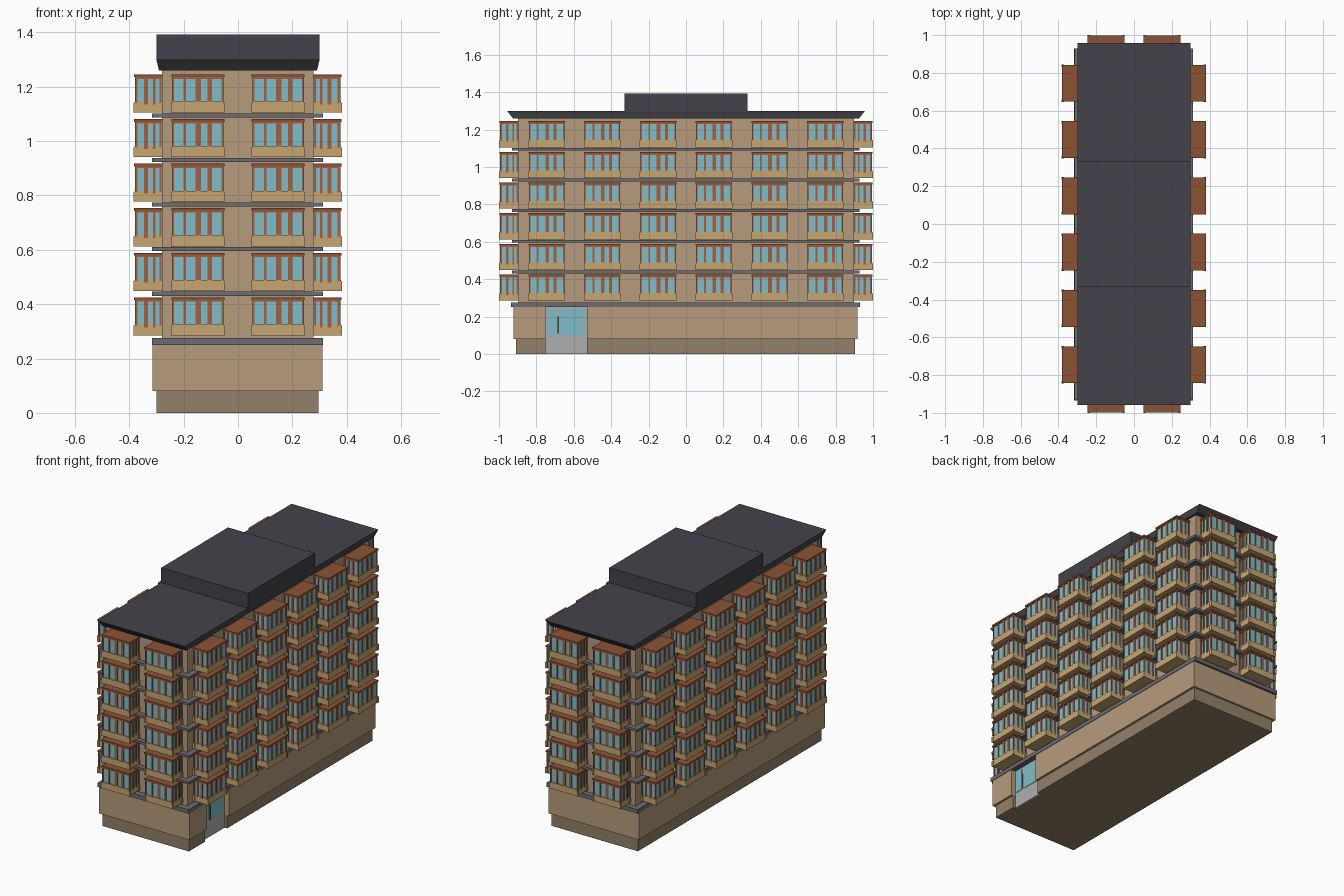
import bpy, bmesh, math
from mathutils import Matrix, Vector

if "Cube" in bpy.data.objects:
    bpy.data.objects.remove(bpy.data.objects["Cube"])


def mat(name, r, g, b):
    m = bpy.data.materials.new(name)
    m.diffuse_color = (r, g, b, 1)
    m.use_nodes = True
    m.node_tree.nodes["Principled BSDF"].inputs["Base Color"].default_value = m.diffuse_color
    return m


WALL = mat("wall_tan", .47, .33, .20)
BASE = mat("plinth_brown", .29, .22, .14)
SAND = mat("parapet_sand", .57, .38, .17)
RUST = mat("canopy_rust", .26, .085, .035)
WOOD = mat("frame_wood", .36, .12, .055)
GLASS = mat("glass", .22, .51, .58)
SLAB = mat("slab_grey", .15, .15, .17)
ROOF = mat("roof_dark", .055, .055, .068)
DOOR = mat("door_grey", .43, .43, .43)


def add_box(bm, x0, x1, y0, y1, z0, z1, index=0):
    size = Vector((x1 - x0, y1 - y0, z1 - z0))
    mid = Vector((x0 + x1, y0 + y1, z0 + z1)) / 2
    geo = bmesh.ops.create_cube(bm, size=1, matrix=Matrix.Translation(mid) @ Matrix.Diagonal(size.to_4d()))
    for f in {f for v in geo["verts"] for f in v.link_faces}:
        f.material_index = index
    return geo["verts"]


def to_mesh(name, bm, mats):
    me = bpy.data.meshes.new(name)
    bm.to_mesh(me)
    bm.free()
    for m in mats:
        me.materials.append(m)
    return me


def place(name, me, loc=(0, 0, 0), turn=0):
    ob = bpy.data.objects.new(name, me)
    ob.location = loc
    ob.rotation_euler.z = turn
    bpy.context.collection.objects.link(ob)
    return ob


def box(name, m, *dims):
    bm = bmesh.new()
    add_box(bm, *dims)
    return place(name, to_mesh(name, bm, [m]))


def stack(ob, count, step):
    a = ob.modifiers.new("storeys", "ARRAY")
    a.count = count
    a.use_relative_offset = False
    a.use_constant_offset = True
    a.constant_offset_displace = (0, 0, step)


STEP = 0.164

# Ground storey, with a recess cut for the entrance
plinth = box("plinth", BASE, -.30, .296, -.908, .903, 0, .08)
ground = box("ground_storey", WALL, -.315, .31, -.922, .916, .08, .25)
cutter = box("entrance_cutter", BASE, .276, .40, -.75, -.53, -.05, .30)
cutter.hide_render = True
cutter.hide_viewport = True
for ob in (plinth, ground):
    b = ob.modifiers.new("entrance", "BOOLEAN")
    b.object = cutter
    b.solver = "EXACT"

# Entrance panel, panes and handle
box("entrance_panel", DOOR, .27, .279, -.75, -.53, 0, .25)
box("entrance_side_pane", GLASS, .275, .282, -.744, -.69, .10, .24)
box("entrance_door_pane", GLASS, .275, .282, -.675, -.54, .10, .24)
box("entrance_handle", SLAB, .275, .288, -.686, -.679, .11, .20)

# Upper storeys and floor slabs
box("upper_storeys", WALL, -.28, .278, -.897, .897, .27, 1.265)
box("ground_slab", SLAB, -.317, .313, -.935, .93, .25, .275)
stack(box("floor_slabs", SLAB, -.316, .313, -.93, .928, .431, .446), 5, STEP)

# Flared roof and rooftop block
bm = bmesh.new()
for v in add_box(bm, -.30, .30, -.957, .957, 1.26, 1.30):
    if v.co.z < 1.28:
        v.co.x *= .97
        v.co.y *= .967
place("roof", to_mesh("roof", bm, [ROOF]))
box("rooftop_block", ROOF, -.30, .30, -.33, .33, 1.295, 1.392)

# Bay window: parapet, corner posts, glazing, frames and canopy (outward is -y)
bm = bmesh.new()
add_box(bm, -.094, .094, -.100, .01, 0, .040, 0)
add_box(bm, -.090, .090, -.094, .01, .03, .133, 1)
for s in (-1, 1):
    x = s * .0925
    add_box(bm, x - .0065, x + .0065, -.103, -.089, 0, .036, 0)
    add_box(bm, x - .0065, x + .0065, -.010, .005, 0, .036, 0)
for x, w in ((-.091, .008), (-.0475, .010), (.002, .019), (.0445, .016), (.091, .008)):
    add_box(bm, x - w / 2, x + w / 2, -.098, -.088, .03, .132, 2)
for s in (-1, 1):
    for y, w in ((-.004, .008), (-.027, .009), (-.058, .014)):
        add_box(bm, s * .091 - .004, s * .091 + .004, y - w / 2, y + w / 2, .03, .132, 2)
add_box(bm, -.095, .095, -.098, .005, .124, .132, 2)
add_box(bm, -.0975, .0975, -.101, .005, .130, .140, 3)
bay = to_mesh("bay_window", bm, [SAND, GLASS, WOOD, RUST])

Z = .285
for x in (-.148, .148):
    stack(place("front_bays", bay, (x, -.897, Z)), 6, STEP)
    stack(place("back_bays", bay, (x, .897, Z), math.pi), 6, STEP)
for i in range(6):
    y = -.745 + i * .298
    stack(place("right_bays", bay, (.279, y, Z), math.pi / 2), 6, STEP)
    stack(place("left_bays", bay, (-.281, y, Z), -math.pi / 2), 6, STEP)
